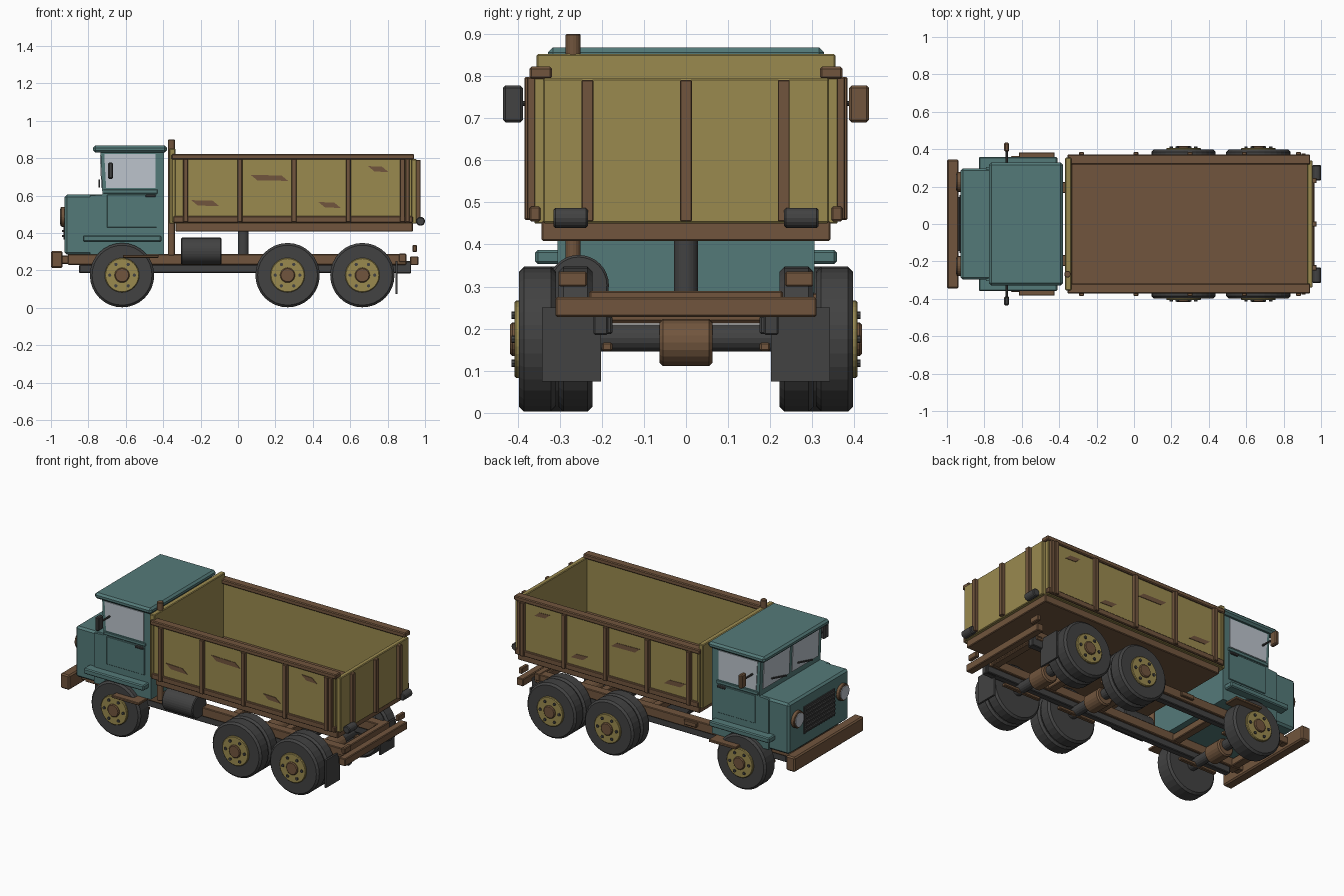
import bpy, bmesh, math
from mathutils import Matrix, Vector

cube = bpy.data.objects.get("Cube")
if cube:
    bpy.data.objects.remove(cube, do_unlink=True)


def material(name, rgb):
    lin = [((c / 255 + 0.055) / 1.055) ** 2.4 for c in rgb] + [1]
    m = bpy.data.materials.new(name)
    m.use_nodes = True
    m.diffuse_color = lin
    bsdf = next(n for n in m.node_tree.nodes if n.type == 'BSDF_PRINCIPLED')
    bsdf.inputs["Base Color"].default_value = lin
    bsdf.inputs["Roughness"].default_value = 0.8
    return m


TEAL = material("teal_paint", (84, 122, 121))
KHAKI = material("khaki_paint", (154, 138, 79))
BROWN = material("rust_brown", (113, 85, 61))
DARK = material("dark_rubber", (66, 66, 66))
GLASS = material("pale_glass", (188, 196, 204))


def finish(name, bm, mat, bevel=0.0):
    bmesh.ops.recalc_face_normals(bm, faces=bm.faces)
    me = bpy.data.meshes.new(name)
    bm.to_mesh(me)
    bm.free()
    me.materials.append(mat)
    ob = bpy.data.objects.new(name, me)
    bpy.context.collection.objects.link(ob)
    if bevel:
        mod = ob.modifiers.new("soft_edges", 'BEVEL')
        mod.width = bevel
        mod.segments = 1
        mod.limit_method = 'ANGLE'
    return ob


def box(name, x, y, z, mat, bevel=0.004):
    bm = bmesh.new()
    bmesh.ops.create_cube(bm, size=1)
    for v in bm.verts:
        v.co = Vector([(r[0] + r[1]) / 2 + c * (r[1] - r[0]) for c, r in zip(v.co, (x, y, z))])
    return finish(name, bm, mat, bevel)


def cyl(name, center, r, depth, axis, mat, bevel=0.0, sides=32):
    turn = {'X': Matrix.Rotation(math.pi / 2, 4, 'Y'),
            'Y': Matrix.Rotation(math.pi / 2, 4, 'X'), 'Z': Matrix()}[axis]
    bm = bmesh.new()
    bmesh.ops.create_cone(bm, cap_ends=True, segments=sides, radius1=r, radius2=r,
                          depth=depth, matrix=Matrix.Translation(center) @ turn)
    return finish(name, bm, mat, bevel)


def prism(name, profile, y, mat, bevel=0.0):
    """Side profile in x and z, extruded across y."""
    bm = bmesh.new()
    face = bm.faces.new([bm.verts.new((px, y[0], pz)) for px, pz in profile])
    out = bmesh.ops.extrude_face_region(bm, geom=[face])
    for v in out["geom"]:
        if isinstance(v, bmesh.types.BMVert):
            v.co.y = y[1]
    return finish(name, bm, mat, bevel)


SIDES = (("left", 1), ("right", -1))


def span(s, a, b):
    return sorted((s * a, s * b))


def pair(name, x, y, z, mat, bevel=0.004):
    for side, s in SIDES:
        box(f"{name}_{side}", x, span(s, *y), z, mat, bevel)


# Chassis
pair("chassis_rail", (-.91, .90), (.165, .225), (.23, .287), BROWN)
pair("lower_rail", (-.85, .92), (.175, .215), (.187, .23), DARK)
for i, x in enumerate((-.88, -.45, .1, .46, .87)):
    box(f"cross_member_{i}", (x - .025, x + .025), (-.2, .2), (.235, .28), BROWN)
box("front_bumper", (-1, -.937), (-.345, .345), (.212, .305), BROWN, .008)
pair("bumper_bracket", (-.945, -.88), (.17, .22), (.235, .28), BROWN)
box("rear_bumper", (.92, .965), (-.31, .31), (.228, .275), BROWN)
box("rear_beam", (.86, .90), (-.23, .23), (.245, .29), BROWN)
pair("tail_lamp", (.933, .957), (.235, .303), (.3, .336), BROWN)
pair("rear_bracket", (.85, .925), (.185, .22), (.185, .25), DARK)
pair("mud_flap", (.842, .854), (.202, .342), (.075, .25), DARK, 0)
cyl("lift_ram", (.028, 0, .34), .029, .15, 'Z', DARK)
cyl("air_tank", (-.197, -.255, .303), .072, .215, 'X', DARK, .005)
pair("tank_bracket", (-.24, -.15), (.2, .24), (.25, .28), BROWN)
cyl("exhaust_pipe", (-.355, -.268, .59), .018, .62, 'Z', BROWN, .003, 16)


# Wheels and axles
def wheel(name, x, s, tyres, face):
    for i, (a, b) in enumerate(tyres):
        cyl(f"{name}_tyre_{i}", (x, s * (a + b) / 2, .175), .172, b - a, 'Y', DARK, .012)
    cyl(f"{name}_rim", (x, s * (face - .03), .175), .092, .075, 'Y', KHAKI, .004)
    cyl(f"{name}_hub", (x, s * (face - .01), .175), .04, .055, 'Y', BROWN, .005, 20)
    for k in range(6):
        t = math.tau * k / 6
        cyl(f"{name}_bolt_{k}", (x + .066 * math.cos(t), s * (face + .008), .175 + .066 * math.sin(t)),
            .009, .012, 'Y', DARK, 0, 8)


for label, x in (("front", -.62), ("middle", .265), ("rear", .665)):
    front = label == "front"
    for side, s in SIDES:
        tyres = [(.235, .34)] if front else [(.222, .303), (.309, .397)]
        wheel(f"{label}_wheel_{side}", x, s, tyres, .345 if front else .4)
        box(f"{label}_leaf_spring_{side}", (x - .13, x + .13), span(s, .175, .2), (.147, .167), BROWN)
        box(f"{label}_spring_block_{side}", (x - .03, x + .03), span(s, .175, .21), (.165, .2), DARK)
    cyl(f"{label}_axle", (x, 0, .178), .032, .5, 'Y', DARK, 0, 16)
    cyl(f"{label}_differential", (x, 0, .167), .056, .126, 'Y', BROWN, .008, 20)

# Cab
box("hood", (-.927, -.7), (-.298, .298), (.285, .605), TEAL, .012)
prism("cabin", [(-.79, .285), (-.395, .285), (-.395, .84), (-.735, .84), (-.725, .605), (-.79, .6)],
      (-.305, .305), TEAL)
box("roof", (-.775, -.38), (-.328, .328), (.83, .868), TEAL, .012)
pair("fender_ledge", (-.83, -.41), (.29, .358), (.353, .387), TEAL, .006)
pair("step", (-.615, -.425), (.29, .383), (.268, .284), BROWN, .003)
pair("door", (-.7, -.435), (.3, .311), (.43, .605), TEAL, .002)
pair("door_handle", (-.495, -.44), (.305, .322), (.592, .606), DARK, .003)
pair("window_sill", (-.72, -.43), (.3, .312), (.612, .632), TEAL, .002)
for side, s in SIDES:
    prism(f"side_window_{side}", [(-.705, .64), (-.442, .64), (-.442, .822), (-.715, .822)],
          span(s, .3, .309), GLASS)
    # Windscreen halves follow the slope of the pillars
    prism(f"windscreen_{side}", [(-.72, .64), (-.731, .64), (-.7385, .815), (-.725, .815)],
          span(s, .014, .275), GLASS)
    wiper = box(f"wiper_{side}", (-.745, -.737), (-.075, .075), (-.004, .004), DARK, 0)
    wiper.rotation_euler.x = .25
    wiper.location = (0, s * .13, .665)
    # Headlights
    cyl(f"headlight_rim_{side}", (-.934, s * .225, .487), .052, .03, 'X', BROWN, .004, 24)
    cyl(f"headlight_lens_{side}", (-.949, s * .225, .487), .042, .008, 'X', GLASS, 0, 24)
    # Mirrors
    cyl(f"mirror_arm_{side}", (-.68, s * .35, .735), .006, .1, 'Y', DARK, 0, 8)
    box(f"mirror_{side}", (-.694, -.668), span(s, .387, .435), (.69, .777),
        BROWN if s > 0 else DARK, .006)
box("grille_panel", (-.933, -.92), (-.155, .155), (.365, .535), DARK, .002)
for i in range(6):
    z = .385 + i * .026
    box(f"grille_slat_{i}", (-.942, -.93), (-.145, .145), (z - .005, z + .005), DARK, 0)

# Dump bed
box("bed_floor", (-.335, .935), (-.343, .343), (.408, .456), BROWN)
box("bed_front_wall", (-.368, -.335), (-.355, .355), (.45, .852), KHAKI)
box("tailgate", (.925, .955), (-.34, .34), (.45, .795), KHAKI)
pair("bed_side", (-.345, .93), (.335, .36), (.45, .8), KHAKI, .002)
pair("top_rail", (-.355, .942), (.318, .372), (.793, .822), BROWN, .005)
pair("bottom_rail", (-.345, .935), (.345, .372), (.455, .49), BROWN)
for i in range(5):
    x = -.28 + i * .29
    pair(f"side_rib_{i}", (x - .013, x + .013), (.345, .384), (.458, .797), BROWN, .003)
pair("corner_post", (.895, .918), (.345, .378), (.458, .797), BROWN, .003)
pair("front_post", (-.352, -.335), (.345, .365), (.458, .797), KHAKI, .003)
for i, y in enumerate((-.234, 0, .232)):
    box(f"tailgate_rib_{i}", (.95, .976), (y - .014, y + .014), (.455, .79), BROWN, .002)
for side, s in SIDES:
    cyl(f"tailgate_hinge_{side}", (.976, s * .274, .463), .024, .082, 'Y', DARK, .005, 16)

# Worn patches on the bed sides
for i, (x, z, w) in enumerate(((-.175, .56, .15), (.168, .695, .2), (.49, .55, .12), (.75, .742, .11))):
    h = .016
    shape = [(x - w / 2, z + h), (x + w / 2 - .035, z + h * .8), (x + w / 2, z - h), (x - w / 2 + .035, z - h * .8)]
    for side, s in SIDES:
        prism(f"worn_patch_{i}_{side}", shape, span(s, .357, .363), BROWN)
